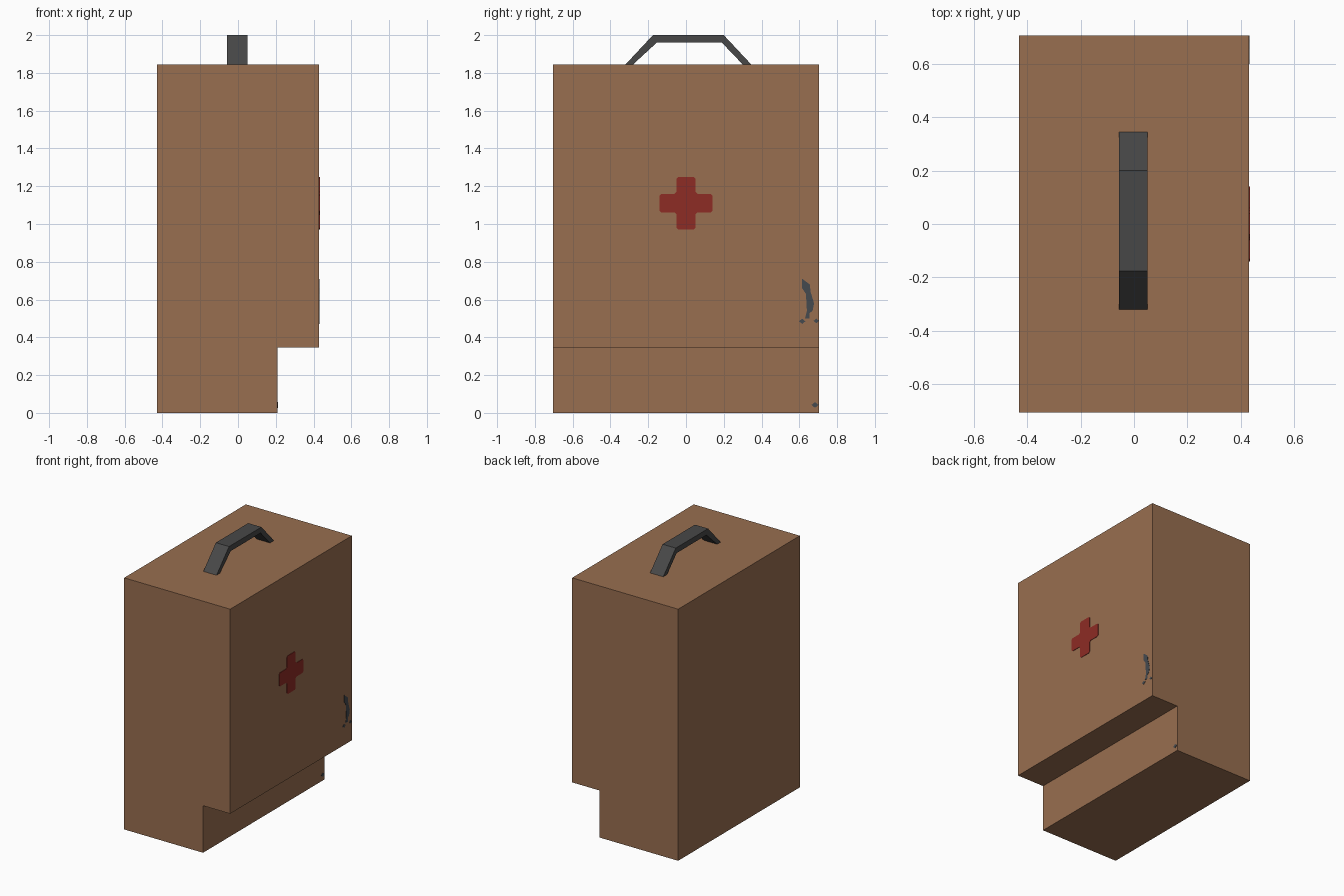
import bpy, bmesh
from mathutils import Vector

if "Cube" in bpy.data.objects:
    bpy.data.objects.remove(bpy.data.objects["Cube"])


def material(name, rgb):
    m = bpy.data.materials.new(name)
    m.diffuse_color = (*rgb, 1.0)
    m.use_nodes = True
    m.node_tree.nodes["Principled BSDF"].inputs["Base Color"].default_value = m.diffuse_color
    return m


BROWN = material("brown", (0.314, 0.156, 0.080))
GREY = material("dark grey", (0.064, 0.064, 0.064))
RED = material("red", (0.270, 0.025, 0.018))
SLATE = material("slate", (0.058, 0.068, 0.078))


def prism(name, mat, outline, start, depth):
    """Extrude a flat outline of 3D points: move it to start, then by depth."""
    bm = bmesh.new()
    face = bm.faces.new([bm.verts.new(Vector(p) + Vector(start)) for p in outline])
    ext = bmesh.ops.extrude_face_region(bm, geom=[face])
    bmesh.ops.translate(bm, vec=depth,
                        verts=[v for v in ext["geom"] if isinstance(v, bmesh.types.BMVert)])
    bmesh.ops.recalc_face_normals(bm, faces=bm.faces)
    me = bpy.data.meshes.new(name)
    bm.to_mesh(me)
    bm.free()
    me.materials.append(mat)
    ob = bpy.data.objects.new(name, me)
    bpy.context.collection.objects.link(ob)
    return ob


# Case body with the step cut under its right side
body = [(-0.43, 0), (0.21, 0), (0.21, 0.345), (0.43, 0.345), (0.43, 1.845), (-0.43, 1.845)]
prism("case_body", BROWN, [(x, 0, z) for x, z in body], (0, -0.705, 0), (0, 1.41, 0))

# Bent strap handle
strap = [(-0.32, 1.845), (-0.175, 2.0), (0.20, 2.0), (0.345, 1.845),
         (0.30, 1.845), (0.19, 1.96), (-0.155, 1.96), (-0.28, 1.845)]
prism("handle", GREY, [(0, y, z) for y, z in strap], (-0.057, 0, 0), (0.107, 0, 0))

# Red cross plate with clipped corners
quarter = [(0.14, 0.04), (0.13, 0.05), (0.06, 0.05), (0.05, 0.06), (0.05, 0.13), (0.04, 0.14)]
cross = []
for _ in range(4):
    cross += quarter
    quarter = [(-b, a) for a, b in quarter]
prism("red_cross", RED, [(0, y, z) for y, z in cross], (0.429, 0, 1.11), (0.004, 0, 0))

# Painted scuff and specks near the lower back edge
scuff = [(0.615, 0.71), (0.655, 0.68), (0.66, 0.64), (0.678, 0.58), (0.67, 0.54),
         (0.655, 0.53), (0.655, 0.50), (0.63, 0.50), (0.64, 0.54), (0.635, 0.63), (0.615, 0.66)]
prism("scuff", SLATE, [(0, y, z) for y, z in scuff], (0.429, 0, 0), (0.003, 0, 0))
for i, (x, y, z, r) in enumerate([(0.43, 0.615, 0.485, 0.017), (0.43, 0.69, 0.487, 0.015),
                                  (0.21, 0.683, 0.042, 0.019)]):
    speck = [(0, y - r, z), (0, y, z - r * 0.8), (0, y + r, z), (0, y, z + r * 0.8)]
    prism(f"speck_{i + 1}", SLATE, speck, (x - 0.001, 0, 0), (0.003, 0, 0))
